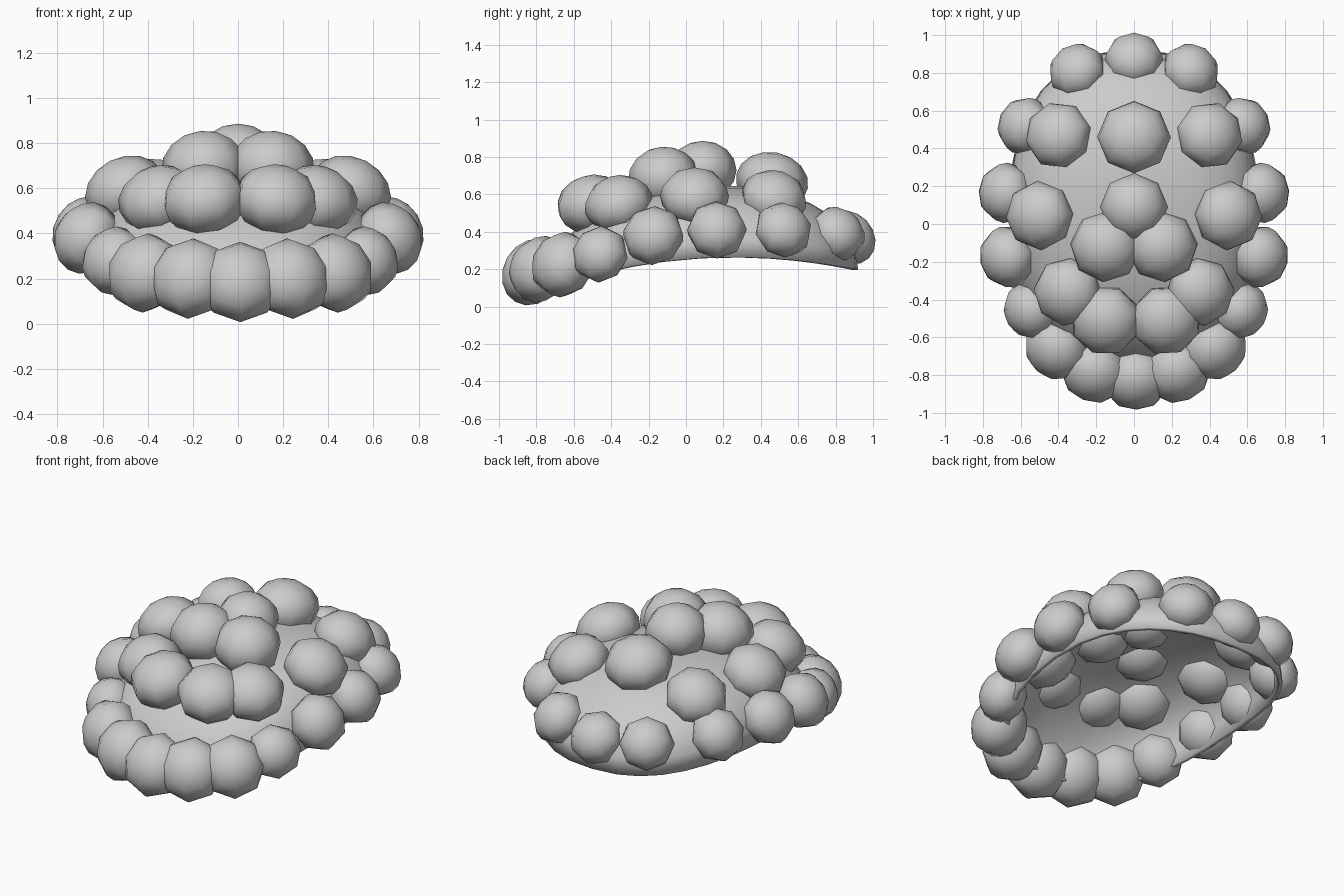
import bpy, bmesh
from math import sin, cos, pi
from mathutils import Vector, Matrix

if "Cube" in bpy.data.objects:
    bpy.data.objects.remove(bpy.data.objects["Cube"])

GREY = (0.6, 0.6, 0.6, 1)
grey = bpy.data.materials.new("grey")
grey.use_nodes = True
grey.diffuse_color = GREY
grey.node_tree.nodes["Principled BSDF"].inputs["Base Color"].default_value = GREY

RX, RY, RZ, CY = 0.66, 0.835, 0.385, 0.085   # cap half sizes and centre


def rim(y):
    """Height of the cap's arched lower edge."""
    d = y - 0.25
    return 0.265 - (0.17 if d < 0 else 0.15) * d * d


def spow(v, e):
    return abs(v) ** e * (1 if v >= 0 else -1)


def make(name, bm):
    mesh = bpy.data.meshes.new(name)
    bm.to_mesh(mesh)
    bm.free()
    mesh.materials.append(grey)
    mesh.shade_smooth()
    ob = bpy.data.objects.new(name, mesh)
    bpy.context.collection.objects.link(ob)
    return ob


# Hollow cap: a boxy half dome over an arched rim
SEG, RINGS = 32, 9
bm = bmesh.new()
rows = []
for j in range(RINGS):
    p = j / RINGS * pi / 2
    r, h = cos(p) ** 0.8, sin(p) ** 0.8
    row = []
    for i in range(SEG):
        a = 2 * pi * i / SEG
        x = RX * r * spow(cos(a), 0.85)
        y = CY + RY * r * spow(sin(a), 0.85)
        row.append(bm.verts.new((x, y, rim(y) + RZ * h)))
    rows.append(row)
crown = bm.verts.new((0, CY, rim(CY) + RZ))
for i in range(SEG):
    k = (i + 1) % SEG
    for lo, hi in zip(rows, rows[1:]):
        bm.faces.new((lo[i], lo[k], hi[k], hi[i]))
    bm.faces.new((rows[-1][i], rows[-1][k], crown))
cap = make("cap", bm)
solid = cap.modifiers.new("thickness", "SOLIDIFY")
solid.thickness = 0.025
solid.offset = -1


# Puffs: flattened eight-sided balls whose poles point out of the cap
def puff(name, x, y, z, r, depth):
    out = Vector((x / RX**2, (y - CY) / RY**2, (z - rim(y)) / RZ**2))
    turn = out.to_track_quat("Z", "Y").to_matrix().to_4x4()
    bm = bmesh.new()
    bmesh.ops.create_uvsphere(
        bm, u_segments=8, v_segments=8, radius=r,
        matrix=Matrix.Translation((x, y, z)) @ turn @ Matrix.Diagonal((1, 1, depth, 1)))
    make(name, bm)


def puffs(name, spots, depth):
    for n, (x, y, z, r) in enumerate(spots, 1):
        shift = 0.01 if y < -0.45 else 0
        if x == 0:
            puff(f"{name}_{n}", shift, y, z, r, depth)
        else:
            for side, s in (("left", 1), ("right", -1)):
                puff(f"{name}_{n}_{side}", s * x + shift, y, z, r, depth)


puffs("rim_puff", [
    (0, 0.87, 0.37, 0.155), (0.3, 0.81, 0.39, 0.155), (0.58, 0.52, 0.41, 0.155),
    (0.68, 0.165, 0.41, 0.16), (0.67, -0.175, 0.38, 0.165), (0.56, -0.46, 0.28, 0.155),
    (0.42, -0.66, 0.225, 0.18), (0.22, -0.78, 0.2, 0.185), (0, -0.82, 0.185, 0.185)], 0.85)
puffs("upper_puff", [
    (0, 0.46, 0.67, 0.195), (0.4, 0.47, 0.58, 0.18), (0.5, 0.045, 0.59, 0.185),
    (0.35, -0.36, 0.55, 0.185), (0.16, -0.51, 0.55, 0.19)], 0.8)
puffs("crown_puff", [(0, 0.09, 0.73, 0.18), (0.15, -0.12, 0.69, 0.19)], 0.87)
